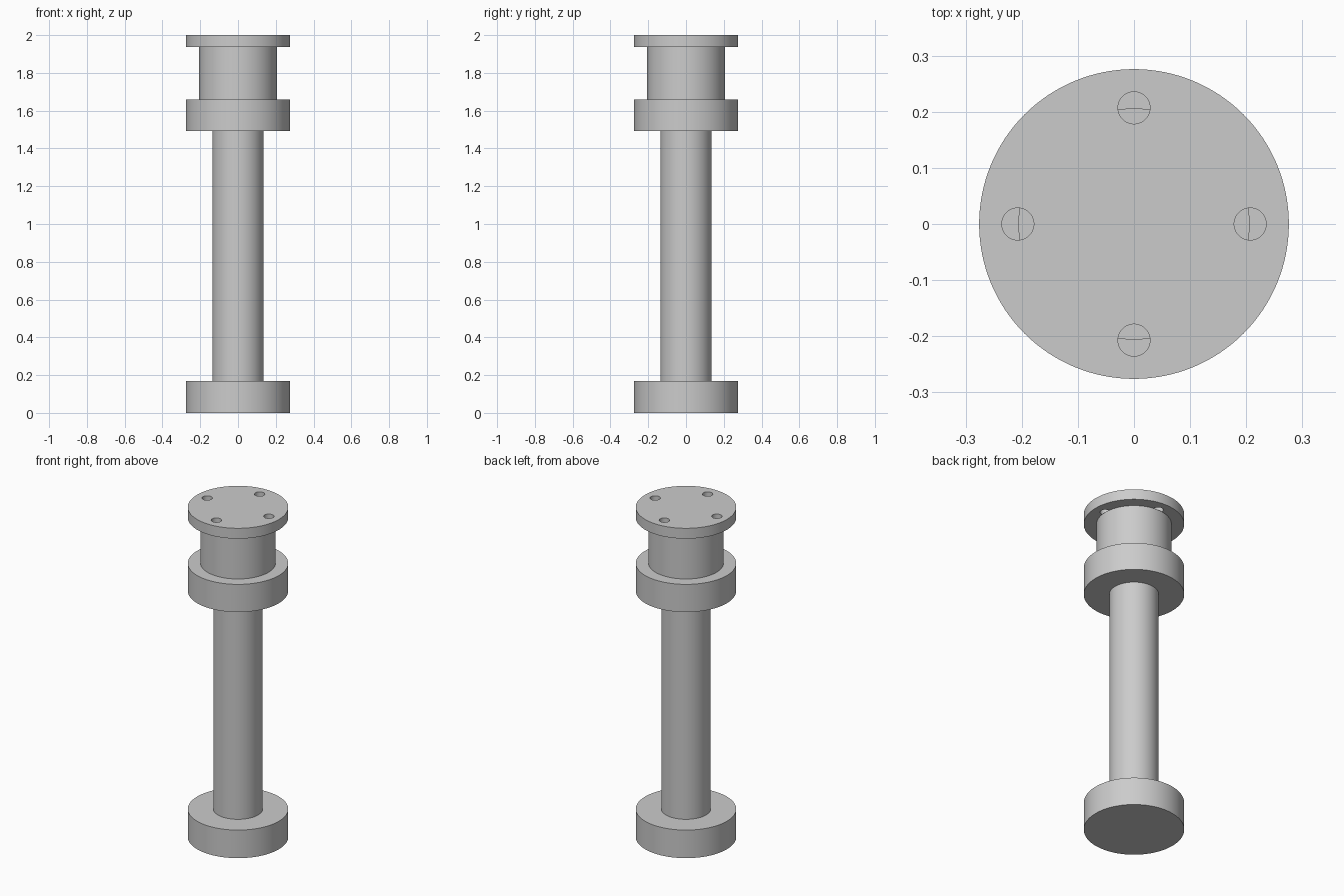
import bpy
from math import cos, sin, pi

cube = bpy.data.objects.get("Cube")
if cube:
    bpy.data.objects.remove(cube, do_unlink=True)

grey = bpy.data.materials.new("light_grey")
grey.use_nodes = True
colour = (0.6, 0.6, 0.6, 1)
grey.diffuse_color = colour
grey.node_tree.nodes["Principled BSDF"].inputs["Base Color"].default_value = colour


def cylinder(name, radius, bottom, top, x=0, y=0, sides=128):
    bpy.ops.mesh.primitive_cylinder_add(
        vertices=sides, radius=radius, depth=top - bottom,
        location=(x, y, (bottom + top) / 2))
    part = bpy.context.object
    part.name = part.data.name = name
    part.data.materials.append(grey)
    return part


# Stacked round sections, from the ground up
base = cylinder("base", 0.276, 0, 0.17)
shaft = cylinder("shaft", 0.136, 0.17, 1.492)
collar = cylinder("collar", 0.276, 1.492, 1.66)
neck = cylinder("neck", 0.206, 1.66, 1.937)
flange = cylinder("top_flange", 0.276, 1.937, 2)

# Four bolt holes through the flange, half above the neck
for i in range(4):
    angle = i * pi / 2
    cutter = cylinder("bolt_hole_cutter", 0.0285, 1.9, 2.05,
                      0.207 * cos(angle), 0.207 * sin(angle), 48)
    cutter.hide_render = True
    hole = flange.modifiers.new("bolt_hole", "BOOLEAN")
    hole.operation = "DIFFERENCE"
    hole.solver = "EXACT"
    hole.object = cutter
    bpy.context.view_layer.objects.active = flange
    bpy.ops.object.modifier_apply(modifier=hole.name)
    bpy.data.objects.remove(cutter, do_unlink=True)

# Smooth walls with crisp rims
bpy.ops.object.select_all(action="DESELECT")
for part in (base, shaft, collar, neck, flange):
    part.select_set(True)
bpy.context.view_layer.objects.active = flange
bpy.ops.object.shade_smooth_by_angle(angle=pi / 6)
